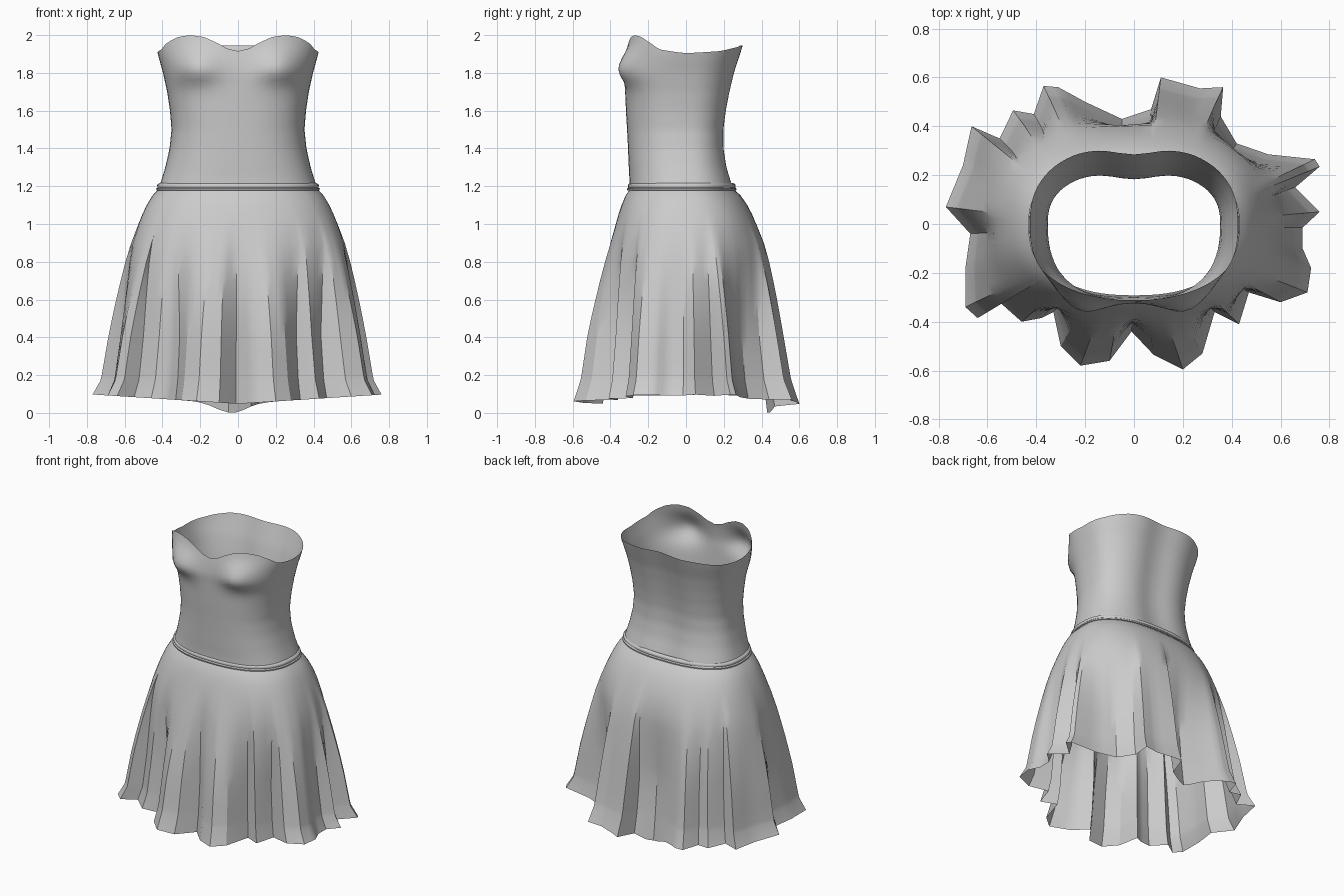
import bpy, bmesh
from math import sin, cos, pi, exp, atan2, radians, copysign

if "Cube" in bpy.data.objects:
    bpy.data.objects.remove(bpy.data.objects["Cube"])


def interp(table, v):
    """Piecewise linear lookup; returns the columns after the key."""
    if v <= table[0][0]:
        return table[0][1:]
    for p, q in zip(table, table[1:]):
        if v <= q[0]:
            k = (v - p[0]) / (q[0] - p[0])
            return [a + k * (b - a) for a, b in zip(p[1:], q[1:])]
    return table[-1][1:]


def spow(v, e):
    return copysign(abs(v) ** e, v)


def oval(t, a, front, back, n):
    """Rounded oval; t = 0 is the front centre, t = pi the back centre."""
    x = a * spow(sin(t), 2 / n)
    c = spow(cos(t), 2 / n)
    return x, -c * (front if c > 0 else back)


def loft(name, rings, angle, wrap=False):
    """Skin closed rings of equal length into one surface."""
    bm = bmesh.new()
    vs = [[bm.verts.new(p) for p in r] for r in rings]
    pairs = list(zip(vs, vs[1:])) + ([(vs[-1], vs[0])] if wrap else [])
    for lo, hi in pairs:
        for i in range(len(lo)):
            j = (i + 1) % len(lo)
            bm.faces.new((lo[i], lo[j], hi[j], hi[i]))
    bmesh.ops.recalc_face_normals(bm, faces=bm.faces)
    me = bpy.data.meshes.new(name)
    bm.to_mesh(me)
    bm.free()
    ob = bpy.data.objects.new(name, me)
    bpy.context.collection.objects.link(ob)
    bpy.context.view_layer.objects.active = ob
    bpy.ops.object.select_all(action='DESELECT')
    ob.select_set(True)
    bpy.ops.object.shade_smooth_by_angle(angle=radians(angle))
    return ob


# Bodice: z, half width, front depth, back depth
BODICE = [(1.18, .422, .30, .265), (1.25, .40, .30, .245), (1.3, .385, .303, .23),
          (1.4, .362, .307, .215), (1.5, .352, .312, .215), (1.6, .36, .318, .228),
          (1.7, .375, .322, .247), (1.8, .397, .32, .27), (1.9, .425, .312, .302),
          (1.95, .432, .305, .318), (2.0, .425, .302, .325)]
# Sweetheart neckline: angle from front, height
RIM = [(0, 1.915), (5, 1.93), (11, 1.962), (20, 1.99), (31, 2.0), (44, 1.99),
       (58, 1.957), (68, 1.925), (90, 1.905), (120, 1.915), (150, 1.94), (180, 1.946)]


def bodice_point(t, z):
    x, y = oval(t, *interp(BODICE, z), 2.5)
    if y < 0:  # bust cups, tighter below than above
        h = .1 if z > 1.82 else .075
        for s in (-1, 1):
            y -= .066 * exp(-((x - s * .225) / .125) ** 2 - ((z - 1.82) / h) ** 2)
    else:      # spine hollow
        y -= .032 * exp(-(x / .12) ** 2)
    return x, y, z


N, ROWS = 72, 28
rings = []
for r in range(ROWS + 1):
    ring = []
    for i in range(N):
        t = -pi + 2 * pi * i / N
        top = interp(RIM, abs(t) * 180 / pi)[0]
        ring.append(bodice_point(t, 1.18 + (top - 1.18) * r / ROWS))
    rings.append(ring)
loft("bodice", rings, 60)

# Waistband: double piping around the waist
BAND = [(-.008, 1.218), (.004, 1.212), (.008, 1.205), (.007, 1.196), (.006, 1.193),
        (.013, 1.187), (.012, 1.179), (-.005, 1.174)]
rings = []
for d, z in BAND:
    rings.append([(*oval(-pi + 2 * pi * i / N, .42 + d, .30 + d, .255 + d, 2.4), z)
                  for i in range(N)])
loft("waistband", rings, 40, wrap=True)

# Skirt: plan of the pleated hem, going round from the back
HEM = [(.11, .60), (.27, .555), (.365, .56), (.355, .44), (.42, .33), (.55, .285),
       (.74, .265), (.76, .235), (.66, .15), (.76, .05), (.69, -.015), (.69, -.10),
       (.725, -.18), (.71, -.28), (.60, -.32), (.47, -.28), (.43, -.41), (.33, -.36),
       (.28, -.53), (.20, -.595), (.08, -.535), (-.01, -.44), (-.10, -.56),
       (-.22, -.58), (-.30, -.50), (-.33, -.36), (-.38, -.385), (-.46, -.40),
       (-.55, -.32), (-.64, -.385), (-.69, -.34), (-.69, -.18), (-.67, -.04),
       (-.77, .07), (-.70, .24), (-.665, .40), (-.55, .35), (-.495, .465),
       (-.41, .45), (-.37, .565), (-.31, .56), (-.20, .50), (-.05, .43), (.07, .47)]
# height, spread from waist to hem, pleat strength
FLARE = [(1.18, 0, 0), (1.15, .08, 0), (1.1, .165, 0), (1.05, .23, 0), (1.0, .29, .05),
         (.9, .40, .2), (.8, .49, .45), (.7, .565, .65), (.6, .635, .8),
         (.5, .70, .92), (.4, .76, 1), (.3, .81, 1), (.2, .86, 1), (.17, .88, 1),
         (0, 1, 1)]
SUB = 3
hem = []
for (x0, y0), (x1, y1) in zip(HEM, HEM[1:] + HEM[:1]):
    hem += [(x0 + (x1 - x0) * k / SUB, y0 + (y1 - y0) * k / SUB) for k in range(SUB)]

HULL = (.78, .55, .66, 2.4)
rings = []
for z, f, g in FLARE:
    ring = []
    for hx, hy in hem:
        b = HULL[1] if hy < 0 else HULL[2]
        t = atan2(spow(hx / HULL[0], HULL[3] / 2), -spow(hy / b, HULL[3] / 2))
        wx, wy = oval(t, .425, .30, .258, 2.4)
        ex, ey = oval(t, *HULL)
        x = wx + f * (ex + g * (hx - ex) - wx)
        y = wy + f * (ey + g * (hy - ey) - wy)
        zz = z
        if z == 0:  # uneven hem, dipping at the back
            zz = .048 + .045 * abs(x) / .7
            if y > 0:
                zz -= .05 * exp(-((x + .04) / .11) ** 2)
        ring.append((x, y, max(zz, 0)))
    rings.append(ring)
loft("skirt", rings, 30)
